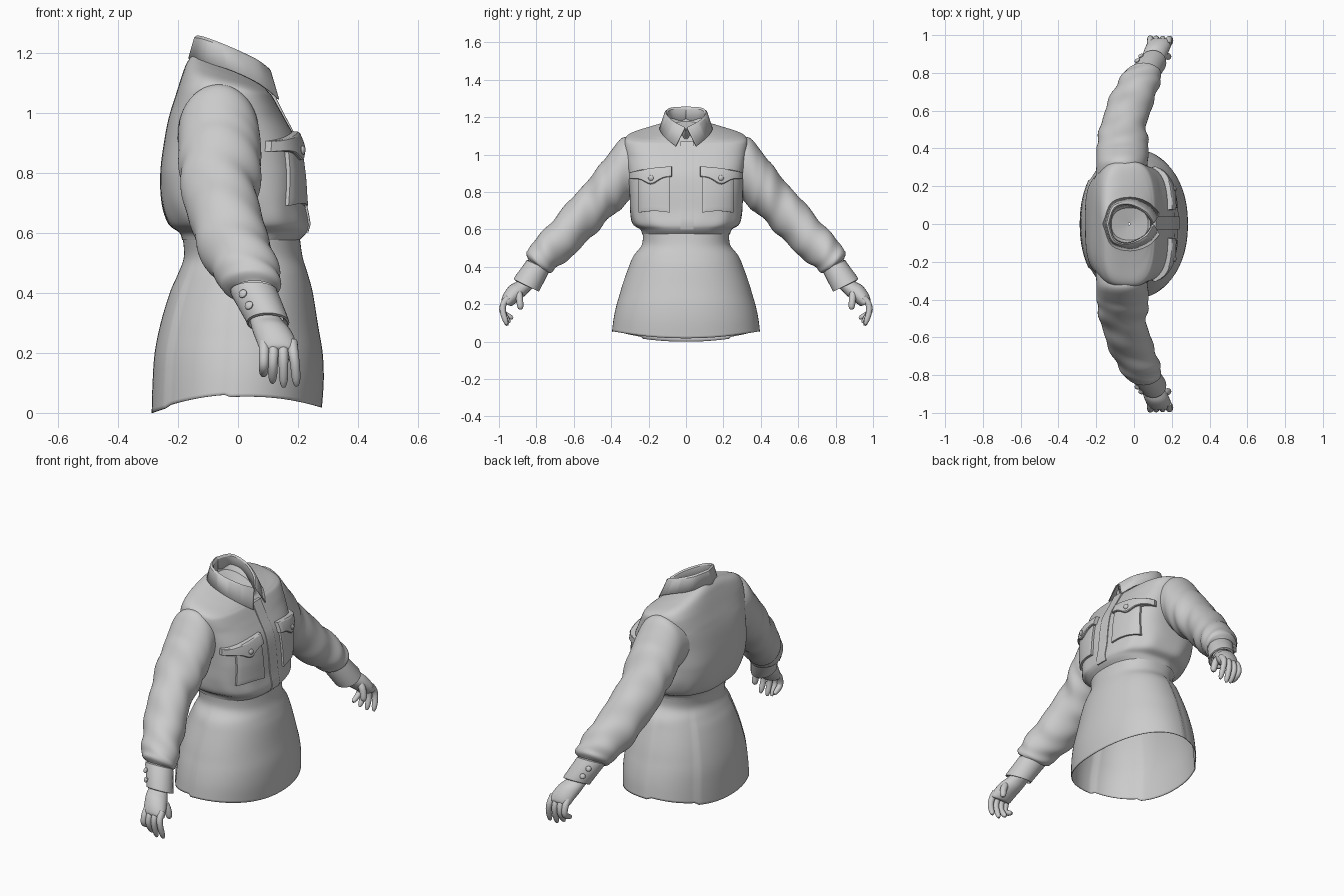
import bpy, bmesh
from math import sin, cos, pi, exp, copysign
from mathutils import Vector

if "Cube" in bpy.data.objects:
    bpy.data.objects.remove(bpy.data.objects["Cube"])


def smooth(rows, steps):
    """Catmull-Rom interpolation through rows of numbers."""
    out = []
    for i in range(len(rows) - 1):
        p0, p1, p2 = rows[max(i - 1, 0)], rows[i], rows[i + 1]
        p3 = rows[min(i + 2, len(rows) - 1)]
        for k in range(steps):
            t = k / steps
            out.append([b + .5 * t * (c - a + t * (2*a - 5*b + 4*c - d + t * (3*(b - c) + d - a)))
                        for a, b, c, d in zip(p0, p1, p2, p3)])
    return out + [list(rows[-1])]


def grid(name, rows, closed=True, caps=False, mirror=False, thick=0):
    """Mesh skinned over equal-length rows of points."""
    bm = bmesh.new()
    vs = [[bm.verts.new(p) for p in r] for r in rows]
    n = len(vs[0])
    for a, b in zip(vs, vs[1:]):
        for i in range(n if closed else n - 1):
            j = (i + 1) % n
            bm.faces.new((a[i], a[j], b[j], b[i]))
    if caps:
        bm.faces.new(vs[0])
        bm.faces.new(vs[-1])
    bmesh.ops.recalc_face_normals(bm, faces=bm.faces)
    me = bpy.data.meshes.new(name)
    bm.to_mesh(me)
    bm.free()
    ob = bpy.data.objects.new(name, me)
    bpy.context.collection.objects.link(ob)
    if thick:
        m = ob.modifiers.new("thickness", 'SOLIDIFY')
        m.thickness = thick
    if mirror:
        m = ob.modifiers.new("mirror", 'MIRROR')
        m.use_axis = (False, True, False)
    return ob


def ramp(v, a, b):
    return min(1, max(0, (v - a) / (b - a)))


def squareness(z):
    """Superellipse power of the body cross-section at height z."""
    return 2.15 + .35 * ramp(z, .5, .6) + .7 * ramp(z, .6, .8) - .9 * ramp(z, 1.07, 1.14)


def body_ring(row, scale=lambda th, z: 1, lift=lambda th, z: 0, seg=96):
    z, xb, xf, hy, tilt = row
    e = 2 / squareness(z)
    pts = []
    for i in range(seg):
        th = 2 * pi * i / seg
        k = scale(th, z)
        dx = (xf - xb) / 2 * copysign(abs(cos(th)) ** e, cos(th)) * k
        dy = hy * copysign(abs(sin(th)) ** e, sin(th)) * k
        pts.append(((xb + xf) / 2 + dx, dy, z - tilt * dx + lift(th, z)))
    return pts


# blouse body: z, back x, front x, half width, tilt
TORSO = smooth([(.575, -.185, .205, .235, 0), (.60, -.195, .228, .245, 0), (.63, -.232, .235, .285, 0),
                (.70, -.255, .222, .30, 0), (.80, -.26, .213, .303, 0), (.90, -.248, .195, .31, 0),
                (.98, -.232, .155, .322, 0), (1.06, -.205, .115, .332, .04), (1.10, -.185, .10, .31, .2),
                (1.125, -.17, .09, .22, .32), (1.145, -.148, .088, .118, .42), (1.165, -.132, .088, .10, .38)], 6)


def gather(th, z):
    return 1 + .008 * sin(11 * th + 1) * exp(-((z - .65) / .06) ** 2) + .006 * sin(5 * th + 9 * z) * (z < 1)


# the neck is closed by a lining just inside the collar
LINING = [(1.14, -.12, .075, .085, .38), (1.13, -.03, -.02, .005, .3)]
grid("blouse", [body_ring(r, gather) for r in TORSO + LINING])

# skirt with overlapping panels and a wavy hem
SKIRT = smooth([(.59, -.185, .205, .232, 0), (.52, -.18, .215, .235, 0), (.46, -.20, .232, .278, 0),
                (.40, -.225, .247, .303, 0), (.30, -.255, .263, .338, 0), (.20, -.275, .279, .364, 0),
                (.10, -.282, .283, .382, 0), (0, -.285, .277, .392, 0)], 5)


def on_panel(th):
    a = min(th, 2 * pi - th)
    return a < 1.68 or a > 2.5


def panels(th, z):
    return 1 + .026 * ramp(-z, -.52, -.42) * (on_panel(th) - .65)


def hem(th, z):
    return (.045 * sin(th) ** 2 + .009 * (1 + cos(th)) + .008 * (not on_panel(th))) * max(0, 1 - z / .25)


grid("skirt", [body_ring(r, panels, hem) for r in SKIRT], thick=.004)


def front_x(y, z):
    """x of the blouse front at y, z."""
    n = squareness(z)
    for a, b in zip(TORSO, TORSO[1:]):
        if a[0] <= z <= b[0]:
            t = (z - a[0]) / (b[0] - a[0])
            xb, xf, hy = (p + (q - p) * t for p, q in zip(a[1:4], b[1:4]))
            return (xb + xf) / 2 + (xf - xb) / 2 * max(0, 1 - abs(y / hy) ** n) ** (1 / n)


def patch(name, y0, y1, top, bottom, depth, mirror=True, n=16):
    """Raised cloth panel that follows the blouse front."""
    us = [0, 0] + [i / n for i in range(n + 1)] + [1, 1]
    last = len(us) - 1
    rows = []
    for j, v in enumerate(us):
        row = []
        for i, u in enumerate(us):
            y = y0 + (y1 - y0) * u
            z = bottom(u) + (top(u) - bottom(u)) * v
            e = min(i, j, last - i, last - j)
            d = (-.012, depth * .75, depth * .85, depth)[min(e, 3)]
            row.append((front_x(y, z) + d, y + d * 1.2 * y, z))
        rows.append(row)
    return grid(name, rows, closed=False, mirror=mirror)


# chest pockets, scalloped flaps, front placket
patch("pocket", .085, .25, lambda u: .90, lambda u: .69 + .008 * sin(pi * u), .014)
patch("pocket_flap", .075, .297, lambda u: .937 - .032 * u + .006 * sin(pi * u),
      lambda u: .882 - .012 * u - .035 * exp(-((u - .48) / .2) ** 2), .026)
patch("placket", -.03, .04, lambda u: 1.07, lambda u: .60, .007, mirror=False)


def oval(row, seg=32, fold=0, s=0):
    """Ring from upper (y,z), lower (y,z), centre x, half width x."""
    yu, zu, yl, zl, cx, hx = row
    pts = []
    for i in range(seg):
        a = 2 * pi * i / seg
        k = 1 + fold * (sin(34 * s + 2.2 * sin(a + .6)) + .7 * sin(55 * s - 2.5 * cos(a) + 1))
        pts.append((cx + hx * cos(a) * k, (yu + yl) / 2 + (yu - yl) / 2 * sin(a) * k,
                    (zu + zl) / 2 + (zu - zl) / 2 * sin(a) * k))
    return pts


# sleeve with cloth folds
arm = smooth([(.25, 1.07, .23, .79, -.068, .135), (.335, 1.092, .30, .76, -.064, .135),
              (.405, 1.015, .345, .71, -.06, .138), (.475, .925, .405, .665, -.06, .134),
              (.58, .80, .495, .57, -.052, .12), (.70, .665, .60, .465, -.015, .12),
              (.80, .55, .69, .395, .025, .11), (.85, .485, .735, .365, .048, .096),
              (.845, .44, .74, .378, .055, .068)], 10)
sleeve = []
for i, r in enumerate(arm):
    s = i / (len(arm) - 1)
    sleeve.append(oval(r, 48, .032 * ramp(s, .2, .45) * ramp(-s, -1, -.84), s))
grid("sleeve", sleeve, mirror=True)

# buttoned cuff with a rolled edge
grid("cuff", [oval(r) for r in [
    (.835, .435, .735, .385, .05, .066), (.852, .436, .73, .38, .052, .077),
    (.858, .425, .734, .37, .055, .079), (.917, .345, .782, .275, .097, .071),
    (.920, .333, .787, .268, .10, .071), (.912, .326, .792, .27, .10, .065),
    (.895, .335, .80, .29, .095, .055)]], mirror=True)

# palm
palm = smooth([(.885, .345, .80, .30, .085, .05), (.908, .32, .832, .275, .098, .056),
               (.942, .30, .862, .245, .112, .063), (.972, .262, .900, .215, .127, .065),
               (.986, .225, .930, .192, .136, .062), (.976, .207, .942, .192, .138, .05)], 4)
grid("palm", [oval(r, 24) for r in palm], caps=True, mirror=True)


def digit(name, pts, r):
    """Tapered finger with a round tip along (x, y, z) points."""
    path = [Vector(p) for p in smooth(pts, 5)]
    n = len(path) - 1
    rows = []
    for i, c in enumerate(path):
        d = (path[min(i + 1, n)] - path[max(i - 1, 0)]).normalized()
        u = (Vector((1, 0, 0)) - d * d.x).normalized()
        v = d.cross(u)
        rad = r * (1 - .22 * i / n) * (1, .93, .75, .4)[max(0, i - n + 3)]
        rows.append([c + rad * (u * cos(a) + v * sin(a)) for a in [2 * pi * k / 16 for k in range(16)]])
    grid(name, rows, caps=True, mirror=True)


# fingers and thumb: base x, tip x, tip y, tip z
for name, bx, tx, ty, tz in [("little_finger", .088, .085, .925, .125), ("ring_finger", .119, .115, .943, .10),
                             ("middle_finger", .150, .152, .955, .086), ("index_finger", .180, .195, .957, .09)]:
    digit(name, [(bx, .95, .235), (bx + .3 * (tx - bx), .976, .20),
                 (bx + .7 * (tx - bx), .978, .155), (tx, ty, tz)], .0185)
digit("thumb", [(.135, .90, .28), (.165, .892, .245), (.178, .888, .21), (.182, .884, .172)], .021)

# shirt collar: inner stand, top fold and pointed fall
collar = [
    [(-.125, 0, 1.165), (-.10, .075, 1.16), (-.03, .095, 1.135), (.05, .06, 1.09), (.085, .002, 1.07)],
    [(-.128, 0, 1.245), (-.10, .08, 1.24), (-.03, .10, 1.212), (.055, .06, 1.172), (.10, .003, 1.138)],
    [(-.136, 0, 1.257), (-.105, .086, 1.25), (-.03, .106, 1.221), (.06, .067, 1.179), (.105, .005, 1.146)],
    [(-.146, 0, 1.25), (-.112, .094, 1.243), (-.028, .114, 1.213), (.066, .075, 1.172), (.11, .008, 1.138)],
    [(-.166, 0, 1.18), (-.122, .112, 1.17), (-.02, .142, 1.14), (.075, .115, 1.095), (.137, .055, 1.045)]]
grid("collar", [smooth(r, 6) for r in collar], closed=False, mirror=True, thick=.004)


def button(name, loc, normal, r):
    """Flattened round button facing along normal."""
    bm = bmesh.new()
    bmesh.ops.create_uvsphere(bm, u_segments=16, v_segments=8, radius=r)
    rot = Vector(normal).to_track_quat('Z', 'Y')
    for v in bm.verts:
        v.co = rot @ Vector((v.co.x, v.co.y, v.co.z * .6)) + Vector(loc)
    me = bpy.data.meshes.new(name)
    bm.to_mesh(me)
    bm.free()
    ob = bpy.data.objects.new(name, me)
    bpy.context.collection.objects.link(ob)
    ob.modifiers.new("mirror", 'MIRROR').use_axis = (False, True, False)


# buttons on flaps and cuffs
button("pocket_button", (front_x(.185, .875) + .029, .188, .875), (1, .3, 0), .015)
button("cuff_button_upper", (.016, .865, .397), (-.5, .75, .4), .015)
button("cuff_button_lower", (.036, .890, .358), (-.5, .75, .4), .015)

# smooth shading with crisp seams
for ob in bpy.context.collection.objects:
    ob.select_set(True)
    bpy.context.view_layer.objects.active = ob
bpy.ops.object.shade_smooth_by_angle(angle=.5)
